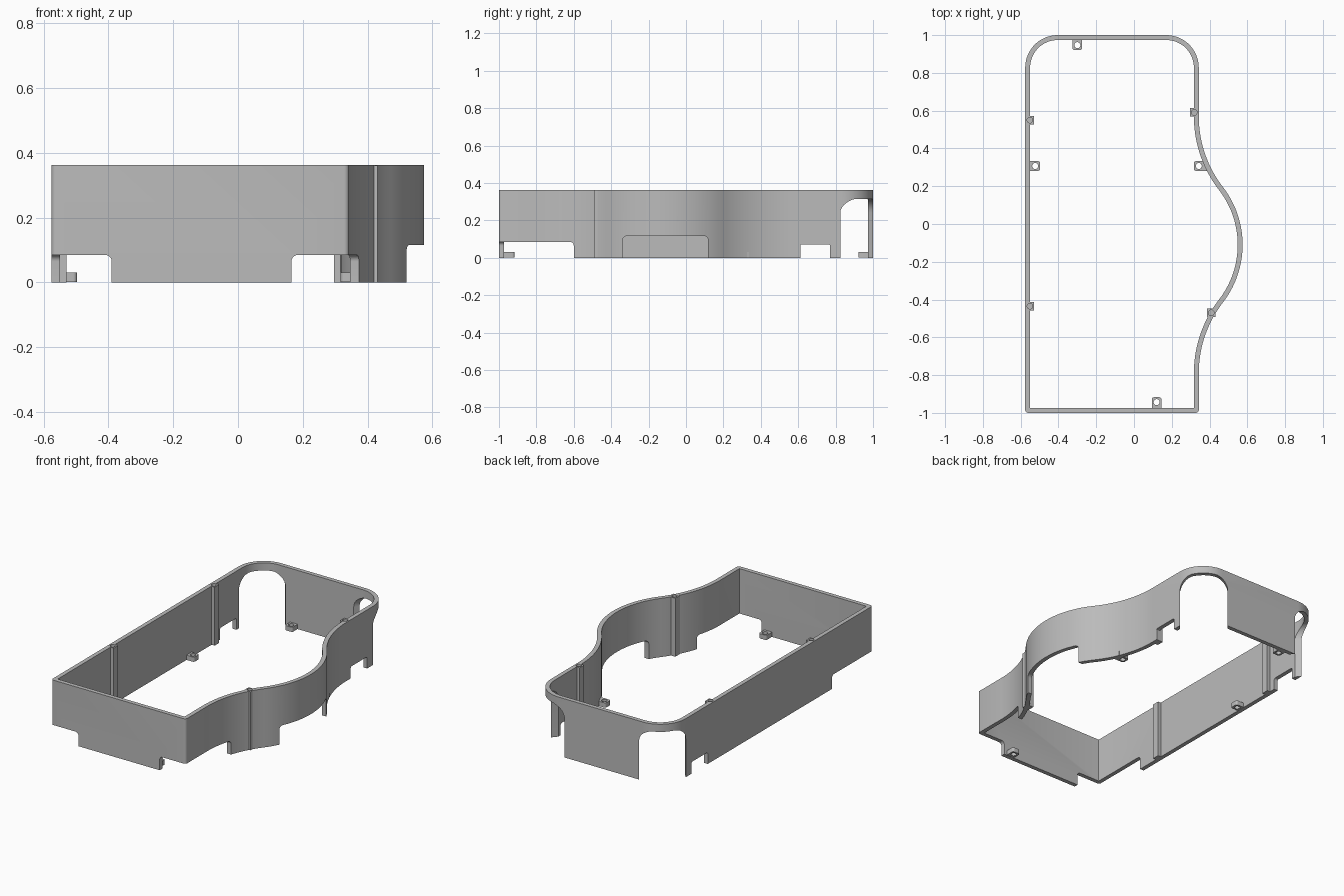
import bpy, bmesh
from math import sin, cos, pi, asin, atan2, hypot, radians
from mathutils import Matrix

if "Cube" in bpy.data.objects:
    bpy.data.objects.remove(bpy.data.objects["Cube"], do_unlink=True)

HEIGHT, WALL = 0.362, 0.026
LEFT, RIGHT, BULGE = -0.576, 0.343, 0.575
BULGE_Y, BULGE_HALF, BULGE_R = -0.11, 0.68, 0.5

grey = bpy.data.materials.new("Plain grey")
grey.use_nodes = True
grey.diffuse_color = (0.5, 0.5, 0.5, 1)
grey.node_tree.nodes["Principled BSDF"].inputs["Base Color"].default_value = (0.5, 0.5, 0.5, 1)


def arc(cx, cy, r, a0, a1, n):
    steps = [a0 + (a1 - a0) * i / n for i in range(n + 1)]
    return [(cx + r * cos(a), cy + r * sin(a)) for a in steps]


def make_object(name, bm):
    bmesh.ops.recalc_face_normals(bm, faces=bm.faces)
    mesh = bpy.data.meshes.new(name)
    bm.to_mesh(mesh)
    bm.free()
    mesh.materials.append(grey)
    obj = bpy.data.objects.new(name, mesh)
    bpy.context.collection.objects.link(obj)
    return obj


def prism(name, points, z0, z1, matrix=Matrix()):
    bm = bmesh.new()
    face = bm.faces.new([bm.verts.new((x, y, z0)) for x, y in points])
    new = bmesh.ops.extrude_face_region(bm, geom=[face])["geom"]
    verts = [v for v in new if isinstance(v, bmesh.types.BMVert)]
    bmesh.ops.translate(bm, vec=(0, 0, z1 - z0), verts=verts)
    bm.transform(matrix)
    return make_object(name, bm)


def subtract(obj, cutter):
    cutter.hide_render = True
    mod = obj.modifiers.new("Cut", 'BOOLEAN')
    mod.operation, mod.solver, mod.object = 'DIFFERENCE', 'EXACT', cutter
    bpy.context.view_layer.objects.active = obj
    bpy.ops.object.modifier_apply(modifier=mod.name)
    bpy.data.objects.remove(cutter, do_unlink=True)


def opening(x, y, angle, width, top, r, depth):
    """Round-topped cutter, width along the given angle, depth both ways across it."""
    w = width / 2
    pts = [(-w, -0.1), (w, -0.1)]
    pts += arc(w - r, top - r, r, 0, pi / 2, 8) + arc(r - w, top - r, r, pi / 2, pi, 8)
    place = Matrix.Translation((x, y, 0)) @ Matrix.Rotation(angle, 4, 'Z')
    return prism("cutter", pts, -depth, depth, place @ Matrix.Rotation(pi / 2, 4, 'X'))


def hole(x, y, r, z0, z1):
    return prism("cutter", arc(x, y, r, 0, 2 * pi * 23 / 24, 23), z0, z1)


# Outline of the shell, inset by t
def outline(t):
    step = BULGE - RIGHT
    total = (BULGE_HALF ** 2 + step ** 2) / (2 * step)
    th, R = asin(BULGE_HALF / total), total - BULGE_R
    c, b = 0.015, 0.172
    rc, rb = max(c - t, 0.002), b - t
    k = t + rc
    pts = arc(LEFT + k, -1 + k, rc, pi, 1.5 * pi, 4)
    pts += arc(RIGHT - k, -1 + k, rc, 1.5 * pi, 2 * pi, 4)
    pts += arc(RIGHT + R, BULGE_Y - BULGE_HALF, R + t, pi, pi - th, 20)
    pts += arc(BULGE - BULGE_R, BULGE_Y, BULGE_R - t, -th * 0.96, th * 0.96, 32)
    pts += arc(RIGHT + R, BULGE_Y + BULGE_HALF, R + t, pi + th, pi, 20)
    pts += arc(RIGHT - b, 1 - b, rb, 0, pi / 2, 16)
    pts += arc(LEFT + b, 1 - b, rb, pi / 2, pi, 16)
    return pts


# Shell wall
bm = bmesh.new()
rings = [[bm.verts.new((x, y, z)) for x, y in outline(t)]
         for t, z in ((0, 0), (0, HEIGHT), (WALL, HEIGHT), (WALL, 0))]
count = len(rings[0])
for a in range(4):
    p, q = rings[a], rings[(a + 1) % 4]
    for i in range(count):
        j = (i + 1) % count
        bm.faces.new((p[i], p[j], q[j], q[i]))
shell = make_object("shell_wall", bm)

# Openings along the bottom edge: x, y, angle, width, top, corner radius, depth
side = pi / 2
cuts = [
    (-0.54, -1, 0, 0.30, 0.085, 0.02, 0.1),
    (0.315, -1, 0, 0.30, 0.085, 0.02, 0.1),
    (-0.6, -0.85, side, 0.50, 0.085, 0.02, 0.1),
    (0.4, -0.85, side, 0.50, 0.085, 0.02, 0.1),
    (0, 0.69, side, 0.16, 0.072, 0.01, 0.8),
    (0.57, BULGE_Y, side, 0.455, 0.116, 0.02, 0.15),
    (0.57, BULGE_Y, side, 0.152, 0.19, 0.02, 0.15),
]
# Arches through the two rounded back corners
for x0, x1 in ((RIGHT, 0.13), (LEFT, -0.38)):
    y0, y1 = 0.825, 1.0
    cuts.append(((x0 + x1) / 2, (y0 + y1) / 2, atan2(y1 - y0, x1 - x0),
                 hypot(x1 - x0, y1 - y0), 0.315, 0.075, 0.15))
for cut in cuts:
    subtract(shell, opening(*cut))

# Screw posts inside the wall
parts = [shell]
posts = {"back_left_post": (-0.551, 0.55), "front_left_post": (-0.551, -0.435),
         "back_right_post": (0.319, 0.591), "front_right_post": (0.409, -0.47)}
for name, (x, y) in posts.items():
    s = 0.022
    post = prism(name, [(x - s, y - s), (x + s, y - s), (x + s, y + s), (x - s, y + s)],
                 0, HEIGHT - 0.001)
    for obj in (post, shell):
        subtract(obj, hole(x, y, 0.015, HEIGHT - 0.06, HEIGHT + 0.05))
    parts.append(post)

# Small fixing lugs at the bottom: x, y, direction away from the wall, reach to the wall
lugs = {"back_lug": (-0.30, 0.947, -90, 0.035), "left_lug": (-0.523, 0.307, 0, 0.035),
        "right_lug": (0.343, 0.307, 180, 0.05), "front_lug": (0.12, -0.943, 90, 0.035)}
for name, (x, y, turn, reach) in lugs.items():
    w, r = 0.026, 0.012
    pts = [(-reach, w), (-reach, -w)]
    pts += arc(w - r, r - w, r, -pi / 2, 0, 5) + arc(w - r, w - r, r, 0, pi / 2, 5)
    place = Matrix.Translation((x, y, 0)) @ Matrix.Rotation(radians(turn), 4, 'Z')
    lug = prism(name, pts, 0.001, 0.03, place)
    subtract(lug, hole(x, y, 0.016, -0.05, 0.1))
    parts.append(lug)

# Smooth the curved walls, keep edges sharp
bpy.ops.object.select_all(action='DESELECT')
for part in parts:
    part.select_set(True)
bpy.context.view_layer.objects.active = shell
bpy.ops.object.shade_smooth_by_angle(angle=radians(30))
